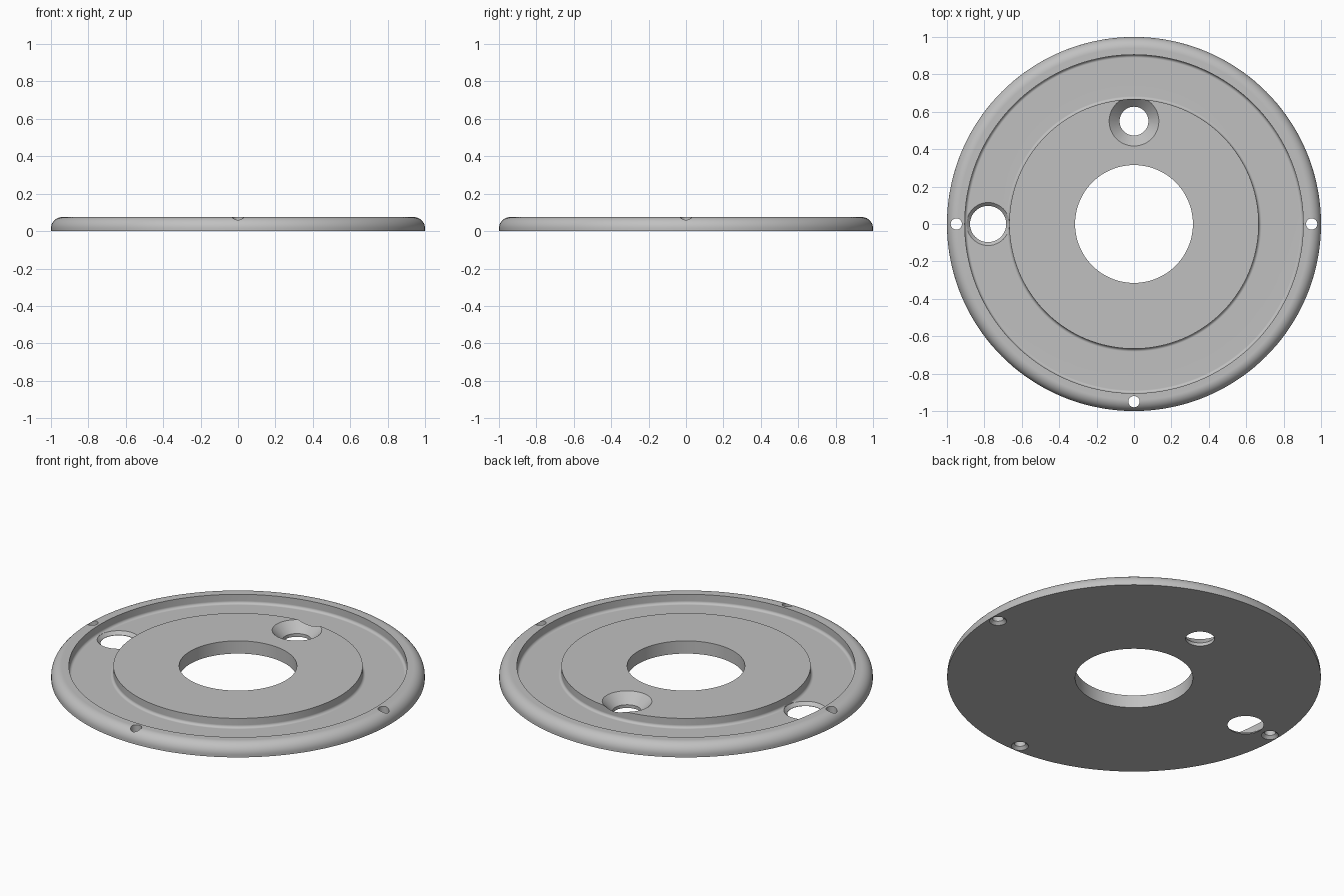
import bpy
import bmesh
from math import sin, cos, pi, radians

cube = bpy.data.objects.get("Cube")
if cube:
    bpy.data.objects.remove(cube, do_unlink=True)

TOP, FLOOR = 0.075, 0.02

grey = bpy.data.materials.new("plain grey")
grey.use_nodes = True
colour = (0.53, 0.53, 0.53, 1)
grey.diffuse_color = colour
grey.node_tree.nodes["Principled BSDF"].inputs["Base Color"].default_value = colour


def arc(r, z, radius, start, end, steps=10):
    """Profile points of a fillet, angles in degrees."""
    angles = [radians(start + (end - start) * i / steps) for i in range(steps + 1)]
    return [(r + radius * cos(a), z + radius * sin(a)) for a in angles]


def lathe(name, profile, segments, centre=(0, 0), closed=False):
    """Turn a profile round z: a closed ring, or a capped solid."""
    bm = bmesh.new()
    rings = [[bm.verts.new((centre[0] + r * cos(2 * pi * i / segments),
                            centre[1] + r * sin(2 * pi * i / segments), z))
              for i in range(segments)] for r, z in profile]
    pairs = list(zip(rings, rings[1:]))
    if closed:
        pairs.append((rings[-1], rings[0]))
    else:
        bm.faces.new(rings[0])
        bm.faces.new(rings[-1])
    for low, high in pairs:
        for i in range(segments):
            j = (i + 1) % segments
            bm.faces.new((low[i], low[j], high[j], high[i]))
    bmesh.ops.recalc_face_normals(bm, faces=bm.faces)
    mesh = bpy.data.meshes.new(name)
    bm.to_mesh(mesh)
    bm.free()
    mesh.materials.append(grey)
    obj = bpy.data.objects.new(name, mesh)
    bpy.context.collection.objects.link(obj)
    return obj


# Disc with rounded rim, ring groove with filleted floor, and centre bore
fillet = 0.016
profile = [(0.315, 0), (1, 0)]
profile += arc(0.94, TOP - 0.06, 0.06, 0, 90, 12)
profile += [(0.905, TOP)]
profile += arc(0.905 - fillet, FLOOR + fillet, fillet, 0, -90)
profile += arc(0.667 + fillet, FLOOR + fillet, fillet, 270, 180)
profile += [(0.667, TOP), (0.315, TOP)]
disc = lathe("flanged_disc", profile, 144, closed=True)

# Countersunk hole, groove hole and three rim holes
countersink = [(0.077, -0.05), (0.077, 0.019), (0.153, 0.095)]
groove_hole = [(0.097, -0.05), (0.097, 0.002), (0.115, FLOOR), (0.115, 0.1)]
rim_hole = [(0.066, -0.02), (0.03, 0.016), (0.03, 0.1)]
holes = [
    ("countersink_cutter", countersink, (0, 0.55)),
    ("groove_hole_cutter", groove_hole, (-0.78, 0)),
    ("left_rim_cutter", rim_hole, (0.95, 0)),
    ("right_rim_cutter", rim_hole, (-0.95, 0)),
    ("front_rim_cutter", rim_hole, (0, -0.95)),
]

bpy.ops.object.select_all(action='DESELECT')
bpy.context.view_layer.objects.active = disc
disc.select_set(True)
for name, shape, centre in holes:
    cutter = lathe(name, shape, 48, centre)
    cutter.hide_render = True
    cut = disc.modifiers.new(name, 'BOOLEAN')
    cut.operation = 'DIFFERENCE'
    cut.solver = 'EXACT'
    cut.object = cutter
    bpy.ops.object.modifier_apply(modifier=cut.name)
    bpy.data.objects.remove(cutter, do_unlink=True)

# Smooth curved faces, crisp edges and even flats
bpy.ops.object.shade_smooth_by_angle(angle=radians(30))
flats = disc.modifiers.new("even_flats", 'WEIGHTED_NORMAL')
flats.keep_sharp = True
